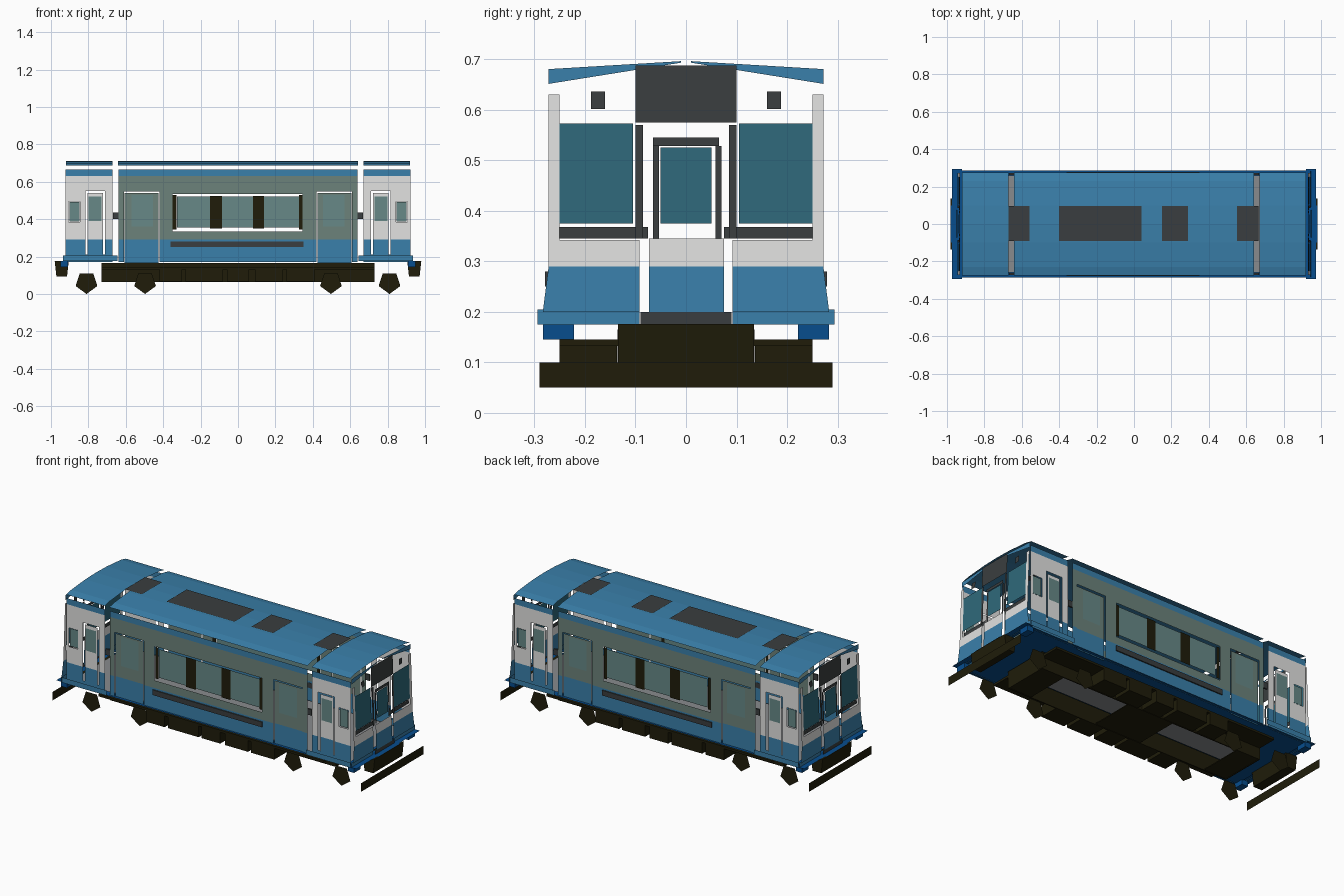
import bpy, bmesh, math
from mathutils import Vector

if "Cube" in bpy.data.objects:
    bpy.data.objects.remove(bpy.data.objects["Cube"])

COLOURS = {
    "body_blue": (0.042, 0.215, 0.405), "deep_blue": (0.002, 0.075, 0.27),
    "wall_green": (0.15, 0.225, 0.198), "end_white": (0.76, 0.76, 0.75),
    "side_glass": (0.135, 0.25, 0.245), "end_glass": (0.028, 0.14, 0.195),
    "dark_grey": (0.042, 0.048, 0.05), "under_black": (0.014, 0.012, 0.003),
    "floor_grey": (0.25, 0.26, 0.27),
}
MATS = {}
for n, c in COLOURS.items():
    MATS[n] = bpy.data.materials.new(n)
    MATS[n].diffuse_color = (*c, 1)


def finish(name, bm, mats):
    me = bpy.data.meshes.new(name)
    bm.to_mesh(me)
    bm.free()
    for m in mats:
        me.materials.append(MATS[m])
    ob = bpy.data.objects.new(name, me)
    bpy.context.collection.objects.link(ob)
    return ob


def sheet(name, us, vs, place, out, colour, holes=()):
    """Grid of flat panels with rectangular holes, coloured by a rule."""
    us, vs = set(us), set(vs)
    for u0, u1, v0, v1 in holes:
        us |= {u0, u1}
        vs |= {v0, v1}
    us, vs = sorted(us), sorted(vs)
    bm, mats, out = bmesh.new(), [], Vector(out)
    pts = {(u, v): bm.verts.new(place(u, v)) for u in us for v in vs}
    for u0, u1 in zip(us, us[1:]):
        for v0, v1 in zip(vs, vs[1:]):
            u, v = (u0 + u1) / 2, (v0 + v1) / 2
            if any(a < u < b and c < v < d for a, b, c, d in holes):
                continue
            f = bm.faces.new([pts[u0, v0], pts[u1, v0], pts[u1, v1], pts[u0, v1]])
            f.normal_update()
            if f.normal.dot(out) < 0:
                f.normal_flip()
            m = colour(u, v) if callable(colour) else colour
            if m not in mats:
                mats.append(m)
            f.material_index = mats.index(m)
    bmesh.ops.delete(bm, geom=[v for v in bm.verts if not v.link_faces], context='VERTS')
    return finish(name, bm, mats)


def box(name, x, y, z, mat, taper=1.0):
    """Box from ranges; taper shrinks the bottom along x."""
    bm = bmesh.new()
    bmesh.ops.create_cube(bm, size=1)
    mid = [(a + b) / 2 for a, b in (x, y, z)]
    for v in bm.verts:
        k = taper if v.co.z < 0 else 1
        v.co = (mid[0] + v.co.x * (x[1] - x[0]) * k, mid[1] + v.co.y * (y[1] - y[0]),
                mid[2] + v.co.z * (z[1] - z[0]))
    return finish(name, bm, [mat])


def span(s, a, b):
    return tuple(sorted((s * a, s * b)))


def side_colour(u, z):
    if z < 0.29 or z > 0.63:
        return "body_blue"
    return "end_white" if abs(u) > 0.64 else "wall_green"


# Side walls, doors and windows
LEVELS = (0.17, 0.29, 0.63, 0.665)
for sy in (-1, 1):
    out = (0, sy, 0)
    tag = "front" if sy < 0 else "back"

    def panel(name, x, z, d, mat, holes=()):
        return sheet(f"{tag}_{name}", x, z, lambda u, v: (u, sy * d, v), out, mat, holes)

    panel("saloon_wall", (-0.64, 0.64), LEVELS, 0.272, side_colour,
          [(-0.35, 0.345, 0.335, 0.535), (-0.61, -0.42, 0.17, 0.548), (0.42, 0.61, 0.17, 0.548)])
    # long window band with dark posts
    panel("long_window", (-0.325, 0.325), (0.355, 0.522), 0.266, "side_glass")
    for x in ((-0.15, -0.085), (0.08, 0.14)):
        panel("window_post", x, (0.35, 0.525), 0.269, "under_black")
    for x in ((-0.35, -0.33), (0.325, 0.345)):
        panel("window_end_post", x, (0.345, 0.53), 0.266, "under_black")
    box(f"{tag}_side_rail", (-0.36, 0.35), span(sy, 0.270, 0.279), (0.25, 0.28), "dark_grey")

    for s in (-1, 1):
        panel("passenger_door", span(s, 0.425, 0.607), (0.165, 0.29, 0.54), 0.267, side_colour)
        panel("passenger_door_window", span(s, 0.455, 0.57), (0.36, 0.53), 0.270, "side_glass")
        # cab side with crew door, corner window and skirt
        holes = [(*span(s, 0.71, 0.815), 0.21, 0.55), (*span(s, 0.845, 0.905), 0.385, 0.495)]
        panel("cab_wall", span(s, 0.67, 0.922), LEVELS, 0.272, side_colour, holes)
        panel("crew_door", span(s, 0.722, 0.805), (0.205, 0.29, 0.54), 0.267, side_colour)
        panel("crew_door_window", span(s, 0.73, 0.798), (0.39, 0.52), 0.270, "side_glass")
        panel("cab_corner_window", span(s, 0.848, 0.902), (0.388, 0.492), 0.269, "side_glass")
        panel("cab_skirt", span(s, 0.645, 0.936), (0.175, 0.205), 0.294, "body_blue")
        box(f"{tag}_cab_handle", span(s, 0.64, 0.668), span(sy, 0.262, 0.272), (0.40, 0.435), "dark_grey")


# Roof: shallow arch in three sections with open joints
def roof_z(y):
    return 0.711 - 0.26 * y * y - 0.004 * max(0, abs(y) - 0.23) / 0.04


ROOF_Y = (-0.275, -0.23, -0.1, 0, 0.1, 0.23, 0.275)
for name, x in (("left", (-0.92, -0.67)), ("middle", (-0.642, 0.642)), ("right", (0.67, 0.92))):
    sheet(f"{name}_roof", x, ROOF_Y, lambda u, v: (u, v, roof_z(v)), (0, 0, 1), "body_blue")
for x in ((-0.40, 0.04), (0.15, 0.29), (0.55, 0.665), (-0.67, -0.56)):
    sheet("roof_unit", x, (-0.09, 0.095), lambda u, v: (u, v, 0.714), (0, 0, 1), "dark_grey")

# End faces
for s in (-1, 1):
    out = (s, 0, 0)
    tag = "left" if s < 0 else "right"

    def face(name, y, z, mat, push=0.0):
        def place(u, v):
            flare = 1 + 0.04 * max(0, 0.29 - v) / 0.085 if abs(u) > 0.2 else 1
            return (s * (0.945 - 0.035 * (v - 0.2) + push), u * flare, v)
        return sheet(f"{tag}_end_{name}", y, z, place, out, mat)

    def band(u, v):
        return "body_blue" if v < 0.29 else "end_white"

    for sy in (-1, 1):
        face("lower_panel", span(sy, 0.092, 0.272), (0.2, 0.29, 0.342), band)
        face("sill", span(sy, 0.075, 0.25), (0.345, 0.368), "dark_grey", -0.008)
        face("window", span(sy, 0.105, 0.25), (0.375, 0.573), "end_glass")
        face("corner_post", span(sy, 0.25, 0.272), (0.33, 0.63), "end_white")
        face("headlight", span(sy, 0.16, 0.188), (0.602, 0.636), "dark_grey")
        face("door_pillar", span(sy, 0.085, 0.1), (0.345, 0.57), "dark_grey", 0.004)
        # blue brow under the roof edge
        sheet(f"{tag}_end_brow", span(sy, 0.01, 0.272), (0, 1),
              lambda u, v: (s * 0.926, u, 0.697 - 0.06 * abs(u) - (1 - v) * (0.002 + 0.1 * abs(u))),
              out, "body_blue")
        box(f"{tag}_end_step", span(s, 0.91, 0.95), span(sy, 0.222, 0.283), (0.145, 0.175), "deep_blue")
        sheet(f"{tag}_end_skirt", span(sy, 0.092, 0.294), (0.175, 0.205),
              lambda u, v: (s * 0.94, u, v), out, "body_blue")
        sheet(f"{tag}_deck_lip", span(s, 0.92, 0.972), span(sy, 0.1, 0.294),
              lambda u, v: (u, v, 0.178), (0, 0, 1), "deep_blue")
    face("door_header", (-0.1, 0, 0.1), (0.575, 0.688), "dark_grey", 0.004)
    face("sign", (-0.06, 0.06), (0.622, 0.66), "dark_grey", 0.006)
    face("door_lower", (-0.073, 0.075), (0.19, 0.29, 0.345), band, 0.003)
    face("door_window", (-0.05, 0.05), (0.375, 0.525), "end_glass")
    face("door_top", (-0.065, 0.065), (0.528, 0.545), "dark_grey")
    for y in ((-0.065, -0.053), (0.058, 0.07)):
        face("door_edge", y, (0.345, 0.528), "dark_grey", -0.004)
    sheet(f"{tag}_deck_step", span(s, 0.92, 0.98), (-0.1, 0.1),
          lambda u, v: (u, v, 0.178), (0, 0, 1), "deep_blue")

    # Coupler block and buffer plate
    box(f"{tag}_coupler_block", span(s, 0.905, 0.98), (-0.135, 0.135), (0.092, 0.176), "under_black", 0.75)
    sheet(f"{tag}_coupler_plate", (-0.09, 0.09), (0.17, 0.2), lambda u, v: (s * 0.95, u, v), out, "dark_grey")
    sheet(f"{tag}_buffer_plate", (-0.29, 0.29), (0.05, 0.1), lambda u, v: (s, u, v), out, "under_black")

    # Flat five-sided wheels, point down
    for x in (0.497, 0.81):
        for sy in (-1, 1):
            bm = bmesh.new()
            ring = [math.tau * (i / 5 - 0.25) for i in range(5)]
            f = bm.faces.new([bm.verts.new((s * x + 0.061 * math.cos(a), sy * 0.2, 0.061 + 0.061 * math.sin(a)))
                              for a in ring])
            f.normal_update()
            if f.normal.y * sy < 0:
                f.normal_flip()
            finish(f"{tag}_wheel", bm, ["under_black"])

# Floor: deep blue underside, grey centre
sheet("deck", (-0.92, 0.92), (-0.285, 0.285), lambda u, v: (u, v, 0.172), (0, 0, -1), "deep_blue")
sheet("deck_underside_panel", (-0.7, 0.7), (-0.13, 0.13), lambda u, v: (u, v, 0.167), (0, 0, -1), "floor_grey")
sheet("cabin_floor", (-0.9, 0.9), (-0.26, 0.26), lambda u, v: (u, v, 0.182), (0, 0, 1), "floor_grey")

# Underframe tray, open below, with hanging equipment
for sy in (-1, 1):
    box("tray_side", (-0.73, 0.73), span(sy, 0.13, 0.136), (0.065, 0.165), "under_black")
    box("tray_shelf", (-0.73, 0.73), span(sy, 0.136, 0.25), (0.132, 0.145), "under_black")
    for x in ((-0.42, -0.3), (-0.28, -0.08), (-0.06, 0.06), (0.09, 0.24), (0.26, 0.41)):
        box("equipment_box", x, span(sy, 0.137, 0.25), (0.066, 0.14), "under_black")
    box("tray_end", span(sy, 0.724, 0.73), (-0.136, 0.136), (0.065, 0.165), "under_black")
    box("tray_outer_plate", span(sy, 0.58, 0.73), (-0.13, 0.13), (0.067, 0.072), "under_black")
box("tray_centre_plate", (-0.15, 0.15), (-0.13, 0.13), (0.067, 0.072), "under_black")

for m in bpy.data.materials:
    if m.users and not m.is_grease_pencil:
        m.use_nodes = True
        m.node_tree.nodes["Principled BSDF"].inputs["Base Color"].default_value = m.diffuse_color
